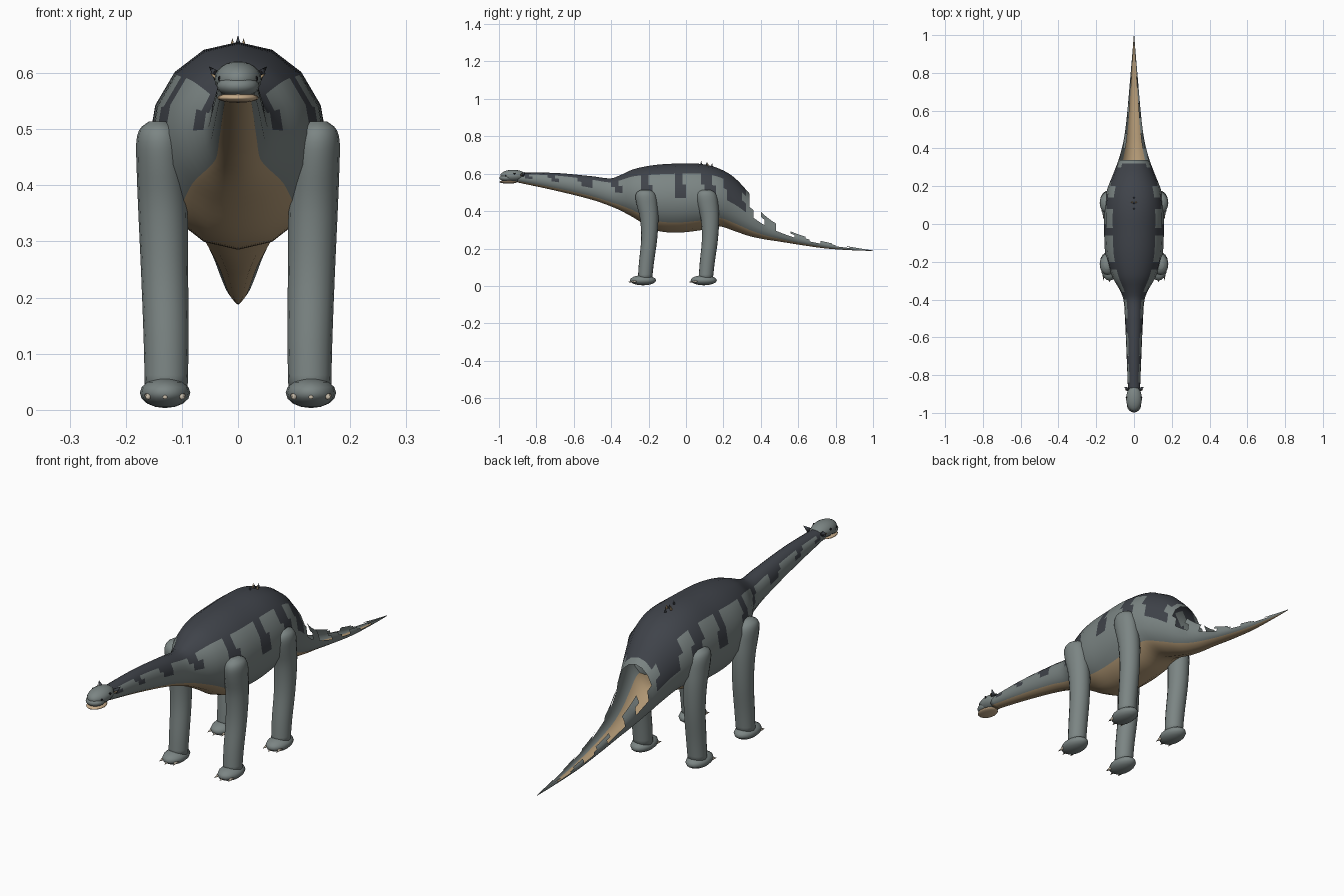
import bpy, bmesh, math
from mathutils import Vector, Matrix

cube = bpy.data.objects.get("Cube")
if cube:
    bpy.data.objects.remove(cube)


def material(name, rgb):
    m = bpy.data.materials.new(name)
    m.use_nodes = True
    m.diffuse_color = (*rgb, 1)
    m.node_tree.nodes["Principled BSDF"].inputs["Base Color"].default_value = (*rgb, 1)
    return m


GREY = material("grey skin", (.2, .235, .23))
DARK = material("dark back", (.05, .056, .068))
TAN = material("tan belly", (.45, .32, .18))
JAW = material("pale jaw", (.58, .42, .26))
CLAW = material("claw bone", (.55, .48, .38))
BLACK = material("eye black", (.01, .01, .012))


def finish(name, bm, mats):
    mesh = bpy.data.meshes.new(name)
    bm.to_mesh(mesh)
    bm.free()
    for m in mats:
        mesh.materials.append(m)
    for p in mesh.polygons:
        p.use_smooth = True
    ob = bpy.data.objects.new(name, mesh)
    bpy.context.collection.objects.link(ob)
    return ob


def loft(bm, rings):
    """Skin a list of equal point rings; returns faces as (row, column, face)."""
    vs = [[bm.verts.new(p) for p in r] for r in rings]
    n = len(vs[0])
    out = []
    for i in range(len(vs) - 1):
        for j in range(n):
            k = (j + 1) % n
            out.append((i, j, bm.faces.new((vs[i][j], vs[i][k], vs[i + 1][k], vs[i + 1][j]))))
    bm.faces.new(vs[0][::-1])
    bm.faces.new(vs[-1])
    return out


def ellipsoid(name, loc, size, mat, seg=16, rows=10):
    bm = bmesh.new()
    bmesh.ops.create_uvsphere(bm, u_segments=seg, v_segments=rows, radius=1,
                              matrix=Matrix.Translation(loc) @ Matrix.Diagonal((*size, 1)))
    return finish(name, bm, [mat])


def cone(name, base, tip, r, mat):
    base, tip = Vector(base), Vector(tip)
    d = tip - base
    bm = bmesh.new()
    rot = d.to_track_quat('Z', 'Y').to_matrix().to_4x4()
    bmesh.ops.create_cone(bm, cap_ends=True, segments=8, radius1=r, radius2=0, depth=d.length,
                          matrix=Matrix.Translation((base + tip) / 2) @ rot)
    return finish(name, bm, [mat])


def sample(table, t):
    """Smooth interpolation of rows whose first entry is the position."""
    i = max(k for k in range(len(table) - 1) if table[k][0] <= t + 1e-6)
    a, b = table[i], table[i + 1]
    p, q = table[max(i - 1, 0)], table[min(i + 2, len(table) - 1)]
    span = b[0] - a[0]
    u = (t - a[0]) / span
    res = []
    for c in range(1, len(a)):
        m0 = (b[c] - p[c]) / (b[0] - p[0]) * span
        m1 = (q[c] - a[c]) / (q[0] - a[0]) * span
        res.append((2*u**3 - 3*u*u + 1) * a[c] + (u**3 - 2*u*u + u) * m0
                   + (3*u*u - 2*u**3) * b[c] + (u**3 - u*u) * m1)
    return res


# Body, neck and tail: y, top z, bottom z, half width
SPINE = [
    (-.9, .605, .553, .031), (-.7, .604, .51, .039), (-.5, .586, .46, .048),
    (-.4, .575, .425, .056), (-.35, .593, .403, .075), (-.28, .624, .365, .115),
    (-.17, .646, .3, .15), (-.05, .654, .285, .158), (.08, .652, .298, .158),
    (.18, .626, .318, .143), (.26, .578, .293, .112), (.34, .493, .266, .082),
    (.42, .4, .249, .06), (.5, .337, .237, .046), (.6, .285, .221, .035),
    (.75, .24, .2, .022), (.9, .208, .19, .009), (1, .19, .187, .001)]
SIDES, STEP = 16, .02
STRIPES = [(-.855, .025), (-.71, .022), (-.535, .032), (-.375, .024), (-.22, .024),
           (-.04, .021), (.115, .032), (.255, .045), (.375, .035), (.52, .04),
           (.68, .04), (.83, .04)]
bm = bmesh.new()
rings = []
for i in range(96):
    y = -.9 + i * STEP
    top, low, w = sample(SPINE, min(y, 1))
    mid, h = (top + low) / 2, (top - low) / 2
    turn = math.tau / SIDES
    rings.append([(w * math.sin(j * turn), y, mid + h * math.cos(j * turn)) for j in range(SIDES)])
gone = []
for i, j, f in loft(bm, rings):
    y = -.9 + (i + .5) * STEP
    k = min(j, SIDES - 1 - j)
    lean = .01 if k == 3 else -.005
    striped = k in (2, 3) and any(abs(y - c - lean) < hw for c, hw in STRIPES)
    if y > .345:
        # the tail is open along its back
        if k < 2 or striped:
            gone.append(f)
    elif (k < 2 and y < .32) or striped:
        f.material_index = 1
    if k > 5:
        f.material_index = 2
bmesh.ops.delete(bm, geom=gone, context='FACES')
finish("body", bm, [GREY, DARK, TAN])

# Head
ellipsoid("head", (0, -.925, .589), (.042, .068, .032), GREY, 20, 12)
ellipsoid("snout", (0, -.958, .577), (.038, .04, .02), GREY)
ellipsoid("lower_jaw", (0, -.95, .556), (.037, .049, .009), JAW)
for s, side in ((1, "left"), (-1, "right")):
    ellipsoid(f"{side}_eye", (s * .031, -.962, .59), (.005, .006, .006), BLACK, 10, 6)
    ellipsoid(f"{side}_cheek_spot", (s * .04, -.917, .6), (.004, .005, .005), BLACK, 10, 6)
    cone(f"{side}_head_spike", (s * .033, -.875, .592), (s * .052, -.862, .612), .011, DARK)
    cone(f"{side}_small_spike", (s * .036, -.88, .59), (s * .05, -.878, .6), .005, TAN)

# Small spines on the back
for n, (x, y) in enumerate([(0, .08), (0, .11), (0, .138), (.01, .115), (-.01, .115)]):
    z = sample(SPINE, y)[0]
    cone(f"back_spine_{n + 1}", (x, y, z - .005), (x, y + .002, z + .016), .006, TAN if x else DARK)

# Legs: z, x, y offset, x radius, y radius
LEG = [(.03, .128, -.005, .038, .038), (.12, .128, .003, .04, .04), (.25, .131, .018, .042, .043),
       (.36, .134, .018, .044, .049), (.44, .138, .006, .043, .056), (.48, .14, 0, .041, .055),
       (.502, .141, -.002, .033, .044), (.514, .142, -.003, .016, .022)]
for s, side in ((1, "left"), (-1, "right")):
    for end, y0 in (("front", -.215), ("rear", .11)):
        bm = bmesh.new()
        rows = []
        for i in range(25):
            z = .03 + .484 * math.sin(i / 24 * math.pi / 2)
            x, dy, rx, ry = sample(LEG, min(z, .514))
            rows.append([(s * x + rx * math.cos(a * math.tau / 16),
                          y0 + dy + ry * math.sin(a * math.tau / 16), z) for a in range(16)])
        loft(bm, rows)
        finish(f"{end}_{side}_leg", bm, [GREY])
        ellipsoid(f"{end}_{side}_foot", (s * .13, y0 - .015, .03), (.045, .07, .027), GREY, 16, 8)
        for n in (-1, 0, 1):
            yb = y0 - .062 + abs(n) * .012
            cone(f"{end}_{side}_claw_{n + 2}", (s * .13 + n * .028, yb, .026),
                 (s * .13 + n * .033, yb - .034, .02), .009, CLAW)
